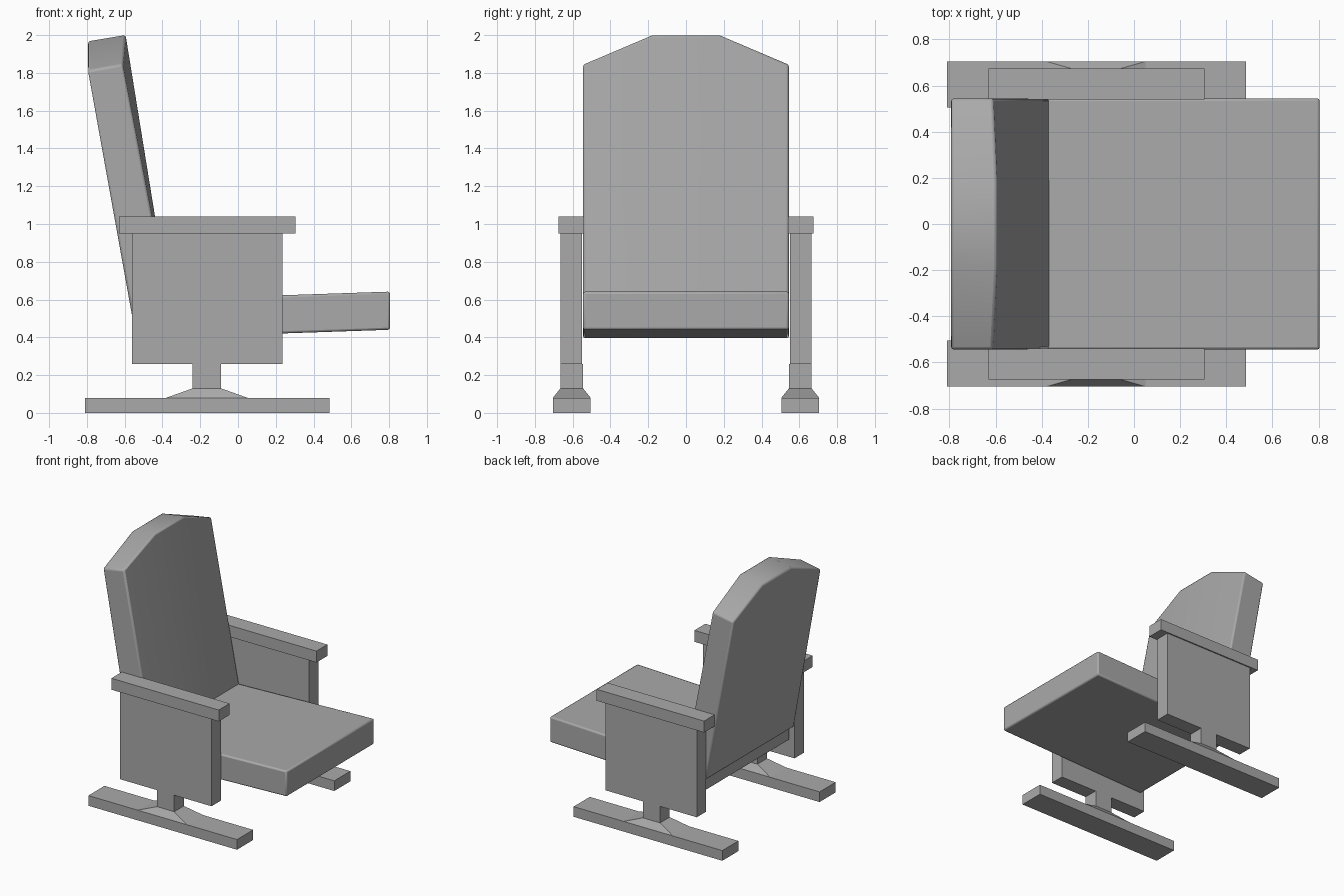
import bpy
import bmesh
from math import radians

if "Cube" in bpy.data.objects:
    bpy.data.objects.remove(bpy.data.objects["Cube"], do_unlink=True)

# One plain grey for the whole chair
GREY = (0.4, 0.4, 0.4, 1)
grey = bpy.data.materials.new("plain grey")
grey.use_nodes = True
grey.diffuse_color = GREY
grey.node_tree.nodes["Principled BSDF"].inputs["Base Color"].default_value = GREY


def loft(name, rings):
    """Skin a closed solid through rings of equal point count."""
    bm = bmesh.new()
    rows = [[bm.verts.new(p) for p in ring] for ring in rings]
    for a, b in zip(rows, rows[1:]):
        for i in range(len(a)):
            j = (i + 1) % len(a)
            bm.faces.new((a[i], a[j], b[j], b[i]))
    bm.faces.new(rows[0])
    bm.faces.new(rows[-1])
    bmesh.ops.recalc_face_normals(bm, faces=bm.faces)
    mesh = bpy.data.meshes.new(name)
    bm.to_mesh(mesh)
    bm.free()
    mesh.materials.append(grey)
    ob = bpy.data.objects.new(name, mesh)
    bpy.context.collection.objects.link(ob)
    return ob


def rect(x0, x1, y0, y1, z):
    return [(x0, y0, z), (x1, y0, z), (x1, y1, z), (x0, y1, z)]


def slab(name, x0, x1, y0, y1, z0, z1):
    return loft(name, [rect(x0, x1, y0, y1, z) for z in (z0, z1)])


def soften(ob):
    """Narrow rounded edges and smooth shading for upholstery."""
    bevel = ob.modifiers.new("rounded edges", 'BEVEL')
    bevel.width = 0.012
    bevel.segments = 2
    bevel.limit_method = 'ANGLE'
    bevel.angle_limit = radians(40)
    bpy.ops.object.select_all(action='DESELECT')
    ob.select_set(True)
    bpy.context.view_layer.objects.active = ob
    bpy.ops.object.shade_smooth_by_angle(angle=radians(35))


# Seat cushion, tipped up slightly at the front
HALF = 0.545
seat_profile = [(-0.52, 0.395), (0.805, 0.44), (0.805, 0.642), (-0.52, 0.597)]
soften(loft("seat_cushion",
            [[(x, y, z) for x, z in seat_profile] for y in (-HALF, HALF)]))

# Backrest, leaning back, with a higher middle and sloping shoulders
shoulder = [(-0.36, 0.55), (-0.612, 1.845), (-0.795, 1.812), (-0.56, 0.51)]
middle = [(-0.36, 0.55), (-0.595, 2.0), (-0.795, 1.967), (-0.56, 0.51)]
columns = [(-HALF, shoulder), (-0.18, middle), (0.18, middle), (HALF, shoulder)]
soften(loft("backrest", [[(x, y, z) for x, z in prof] for y, prof in columns]))

# Side frames: foot, flared collar, post, panel and armrest
for side, s in (("left", 1), ("right", -1)):
    slab("base_foot_" + side, -0.81, 0.485, s * 0.505, s * 0.705, 0, 0.08)
    loft("post_collar_" + side, [
        rect(-0.38, 0.05, s * 0.505, s * 0.705, 0.08),
        rect(-0.24, -0.09, s * 0.545, s * 0.665, 0.13)])
    slab("post_" + side, -0.24, -0.09, s * 0.545, s * 0.665, 0.13, 0.26)
    slab("side_panel_" + side, -0.56, 0.235, s * 0.55, s * 0.665, 0.26, 0.95)
    slab("armrest_" + side, -0.63, 0.305, s * 0.54, s * 0.675, 0.95, 1.04)
